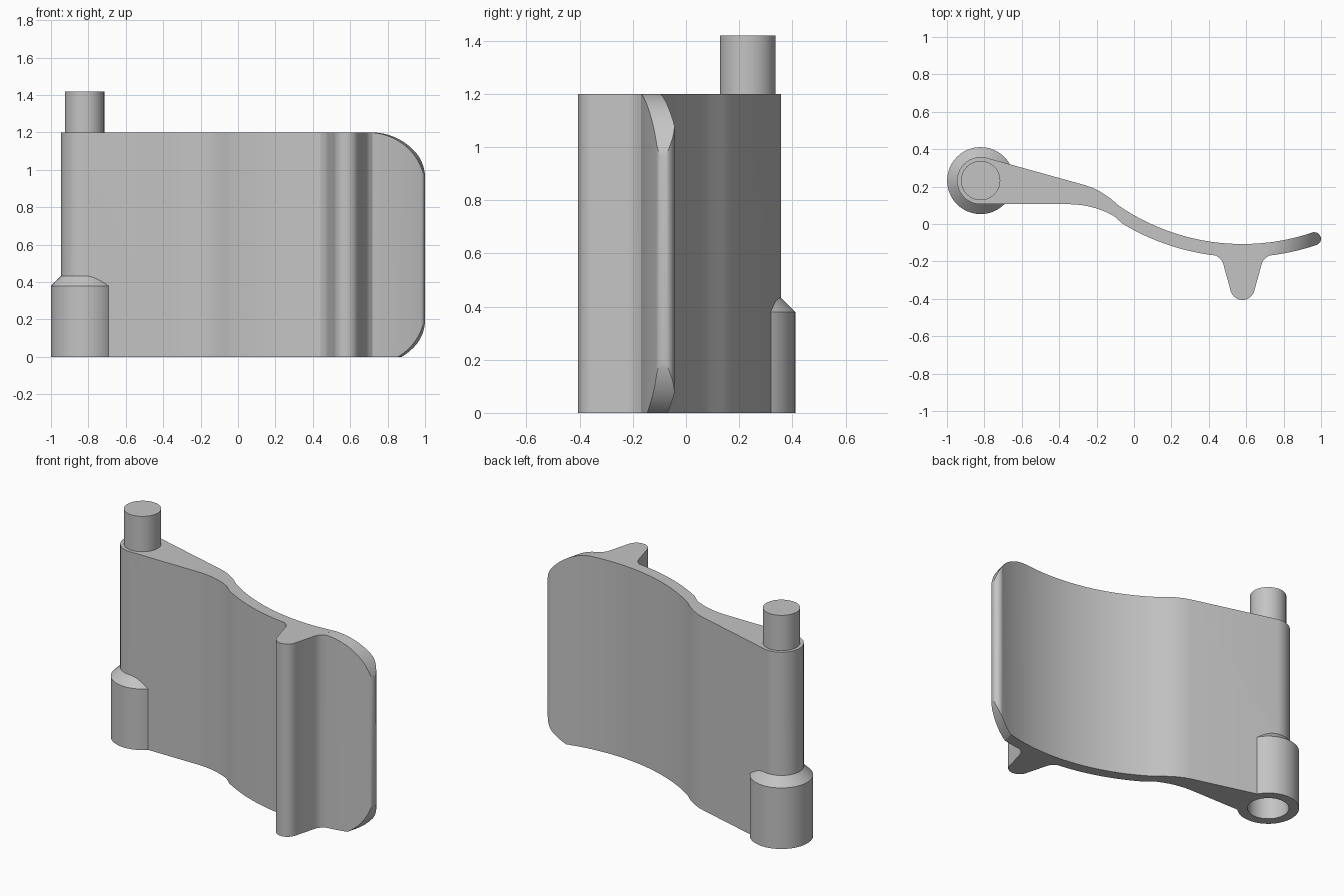
import bpy, bmesh, math
from mathutils import Vector

cube = bpy.data.objects.get("Cube")
if cube:
    bpy.data.objects.remove(cube, do_unlink=True)

GREY = (0.55, 0.55, 0.55, 1)
mat = bpy.data.materials.new("plain grey")
mat.use_nodes = True
mat.diffuse_color = GREY
mat.node_tree.nodes["Principled BSDF"].inputs["Base Color"].default_value = GREY

HINGE = (-0.82, 0.232)
HEIGHT = 1.2


def arc(cx, cy, r, start, end, n):
    """Points on a circle between two angles in degrees."""
    angles = [math.radians(start + (end - start) * i / n) for i in range(n + 1)]
    return [(cx + r * math.cos(a), cy + r * math.sin(a)) for a in angles]


def sag(cx, cy, r, x0, x1, n, side):
    """Points on the upper (+1) or lower (-1) half of a circle between two x values."""
    xs = [x0 + (x1 - x0) * i / n for i in range(n + 1)]
    return [(x, cy + side * math.sqrt(r * r - (x - cx) ** 2)) for x in xs]


def prism(name, points, offset):
    """Closed solid from a flat outline pushed along an offset."""
    bm = bmesh.new()
    face = bm.faces.new([bm.verts.new(p) for p in points])
    ext = bmesh.ops.extrude_face_region(bm, geom=[face])
    moved = [v for v in ext["geom"] if isinstance(v, bmesh.types.BMVert)]
    bmesh.ops.translate(bm, verts=moved, vec=Vector(offset))
    bmesh.ops.recalc_face_normals(bm, faces=bm.faces[:])
    mesh = bpy.data.meshes.new(name)
    bm.to_mesh(mesh)
    bm.free()
    mesh.materials.append(mat)
    obj = bpy.data.objects.new(name, mesh)
    bpy.context.collection.objects.link(obj)
    return obj


def round_part(name, r1, r2, z0, z1):
    """Cylinder or cone standing on the hinge axis."""
    bpy.ops.mesh.primitive_cone_add(vertices=64, radius1=r1, radius2=r2, depth=z1 - z0,
                                    location=(*HINGE, (z0 + z1) / 2))
    obj = bpy.context.object
    obj.name = name
    obj.data.materials.append(mat)
    return obj


def combine(target, tool, operation):
    """Apply a boolean and discard the tool."""
    mod = target.modifiers.new("boolean", "BOOLEAN")
    mod.operation = operation
    mod.solver = "EXACT"
    mod.object = tool
    bpy.context.view_layer.objects.active = target
    bpy.ops.object.modifier_apply(modifier=mod.name)
    bpy.data.objects.remove(tool, do_unlink=True)


# Plan outline of the leaf: barrel, S-bend, rounded tip and rib
outline = arc(*HINGE, 0.126, 270, 75, 32)
outline += [(-0.26, 0.207), (-0.215, 0.191), (-0.17, 0.167), (-0.125, 0.136)]
outline += sag(0.58, 1.063, 1.17, -0.08, 0.96, 30, -1)
outline += arc(0.965, -0.079, 0.035, 80, -65, 10)
outline += sag(0.58, 1.063, 1.24, 0.95, 0.72, 6, -1)
outline += [(0.7, -0.185), (0.688, -0.2), (0.681, -0.22)]
outline += arc(0.58, -0.34, 0.066, -8, -172, 14)
outline += [(0.479, -0.22), (0.472, -0.2), (0.46, -0.185)]
outline += sag(0.58, 1.063, 1.24, 0.44, -0.06, 16, -1)
outline += sag(-0.35, -0.394, 0.5, -0.11, -0.35, 8, 1)
leaf = prism("hinge_leaf", [(x, y, 0) for x, y in outline], (0, 0, HEIGHT))

# Rounded corners at the free end, cut on a slight slant
for centre, side, name in ((0.916, 1, "upper"), (0.24, -1, "lower")):
    curve = arc(0.73, centre, 0.284, 88 * side, 0, 24)
    edge = centre + side * 0.5
    curve += [(1.2, centre), (1.2, edge), (curve[0][0], edge)]
    cutter = prism(name + "_corner_cutter", [(x - 0.04, -0.2, z) for x, z in curve],
                   (0.05, 0.2, 0))
    combine(leaf, cutter, "DIFFERENCE")

# Wide foot around the hinge barrel, with a chamfered shoulder
combine(leaf, round_part("foot", 0.179, 0.179, 0, 0.38), "UNION")
combine(leaf, round_part("shoulder", 0.179, 0.124, 0.38, 0.435), "UNION")

# Socket bored up into the foot
combine(leaf, round_part("socket_cutter", 0.12, 0.12, -0.1, 0.26), "DIFFERENCE")

# Pin on top of the barrel
pin = round_part("hinge_pin", 0.105, 0.105, HEIGHT - 0.03, 1.42)

for obj in (leaf, pin):
    bpy.ops.object.select_all(action="DESELECT")
    obj.select_set(True)
    bpy.context.view_layer.objects.active = obj
    bpy.ops.object.shade_smooth_by_angle(angle=math.radians(30))
